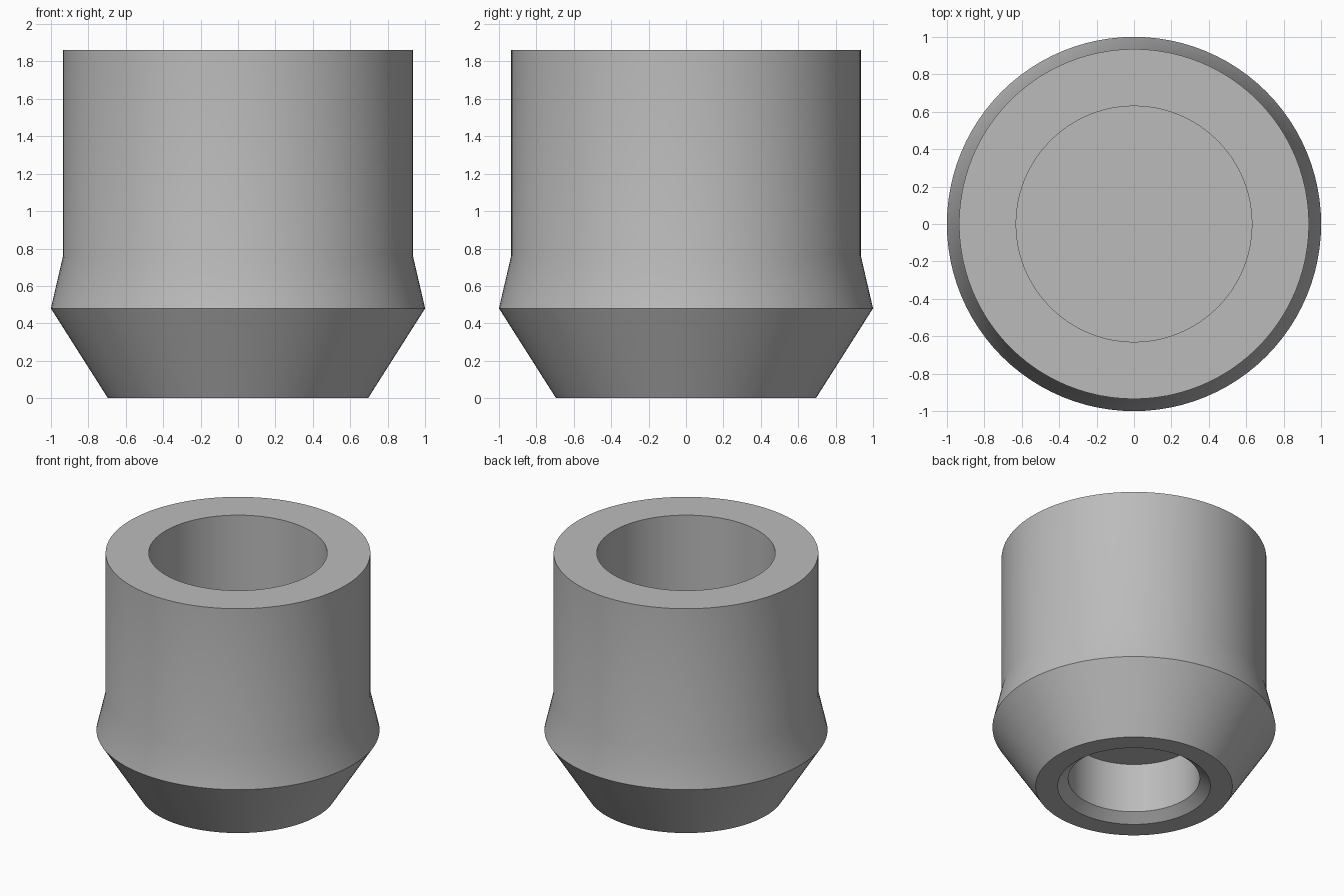
import bpy
import bmesh
from math import cos, sin, tau, radians

SEGMENTS = 96

cube = bpy.data.objects.get("Cube")
if cube:
    bpy.data.objects.remove(cube, do_unlink=True)


def make_material(name, colour):
    mat = bpy.data.materials.new(name)
    mat.use_nodes = True
    mat.diffuse_color = colour
    mat.node_tree.nodes["Principled BSDF"].inputs["Base Color"].default_value = colour
    return mat


def lathe(name, profile, mat):
    """Revolve (radius, z) points around z and close both ends with flat discs."""
    bm = bmesh.new()
    rings = [[bm.verts.new((r * cos(tau * i / SEGMENTS), r * sin(tau * i / SEGMENTS), z))
              for i in range(SEGMENTS)] for r, z in profile]
    for low, high in zip(rings, rings[1:]):
        for i in range(SEGMENTS):
            j = (i + 1) % SEGMENTS
            bm.faces.new((low[i], low[j], high[j], high[i]))
    bm.faces.new(rings[0])
    bm.faces.new(rings[-1])
    bmesh.ops.recalc_face_normals(bm, faces=bm.faces)
    mesh = bpy.data.meshes.new(name)
    bm.to_mesh(mesh)
    bm.free()
    mesh.materials.append(mat)
    obj = bpy.data.objects.new(name, mesh)
    bpy.context.collection.objects.link(obj)
    bpy.ops.object.select_all(action="DESELECT")
    obj.select_set(True)
    bpy.context.view_layer.objects.active = obj
    bpy.ops.object.shade_smooth_by_angle(angle=radians(30))
    return obj


steel = make_material("steel_grey", (0.5, 0.5, 0.5, 1))

# Pipe fitting: blind lower bore, tapered foot, flared collar, wall, upper socket
profile = [
    (0.465, 0.445), (0.465, 0.06), (0.54, 0.0),   # lower bore and its chamfer
    (0.695, 0.0), (1.0, 0.48),                    # foot taper
    (0.935, 0.76), (0.935, 1.86),                 # collar and outer wall
    (0.63, 1.86), (0.63, 0.86),                   # rim and socket
]
lathe("fitting_body", profile, steel)
